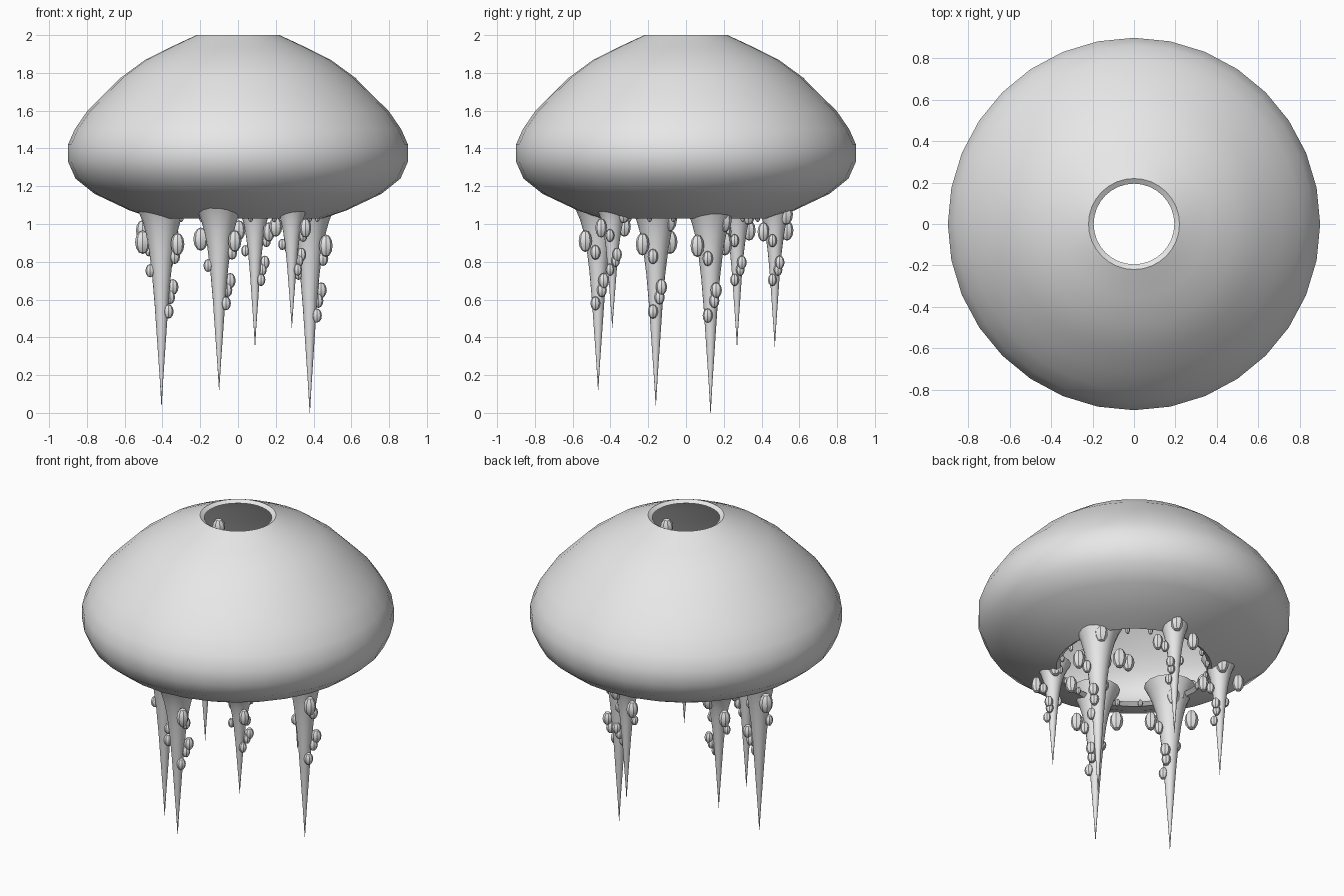
import bpy, bmesh, math
from mathutils import Matrix, Vector

if "Cube" in bpy.data.objects:
    bpy.data.objects.remove(bpy.data.objects["Cube"])

grey = bpy.data.materials.new("soft_grey")
grey.diffuse_color = (0.8, 0.8, 0.8, 1)
grey.use_nodes = True
grey.node_tree.nodes["Principled BSDF"].inputs["Base Color"].default_value = grey.diffuse_color


def finish(bm, name, smooth_angle=None):
    bmesh.ops.recalc_face_normals(bm, faces=bm.faces)
    me = bpy.data.meshes.new(name)
    bm.to_mesh(me)
    bm.free()
    me.materials.append(grey)
    ob = bpy.data.objects.new(name, me)
    bpy.context.collection.objects.link(ob)
    if smooth_angle:
        bpy.ops.object.select_all(action='DESELECT')
        ob.select_set(True)
        bpy.context.view_layer.objects.active = ob
        bpy.ops.object.shade_smooth_by_angle(angle=math.radians(smooth_angle))
    return ob


def lathe(name, profile, sides, centre=(0, 0), closed=False, smooth_angle=35):
    """Turn a (radius, z) profile around a vertical axis."""
    bm = bmesh.new()
    rings = []
    for r, z in profile:
        ring = []
        for i in range(sides):
            a = 2 * math.pi * i / sides
            ring.append(bm.verts.new((centre[0] + r * math.cos(a),
                                      centre[1] + r * math.sin(a), z)))
        rings.append(ring)
    pairs = list(zip(rings, rings[1:]))
    if closed:
        pairs.append((rings[-1], rings[0]))
    for lo, hi in pairs:
        for i in range(sides):
            j = (i + 1) % sides
            bm.faces.new((lo[i], lo[j], hi[j], hi[i]))
    if not closed:
        bm.faces.new(rings[0])
        bm.faces.new(rings[-1])
    return finish(bm, name, smooth_angle)


def add_blob(bm, pos, r, h):
    mat = Matrix.Translation(Vector(pos)) @ Matrix.Diagonal((r, r, h, 1))
    bmesh.ops.create_uvsphere(bm, u_segments=8, v_segments=6, radius=1, matrix=mat)


# Hollow bell, open at the crown and underneath
outer = [(.22, 2), (.36, 1.935), (.49, 1.87), (.62, 1.775), (.72, 1.675), (.8, 1.595),
         (.865, 1.5), (.9, 1.42), (.9, 1.33), (.86, 1.24), (.76, 1.16), (.57, 1.07),
         (.45, 1.03)]
inner = [(.425, 1.047), (.56, 1.096), (.745, 1.185), (.838, 1.257), (.875, 1.34),
         (.875, 1.415), (.84, 1.49), (.78, 1.578), (.702, 1.657), (.605, 1.753),
         (.478, 1.845), (.35, 1.91), (.195, 1.985)]
lathe("bell", outer + inner, 32, closed=True)

# Tentacles: x, y, tip height, thickness
tentacles = [(.38, .13, 0, 1), (.09, .47, .35, .72), (-.42, .27, .35, .72),
             (-.405, -.16, .04, 1), (-.1, -.465, .12, .95), (.285, -.39, .45, .7)]
taper = [(0, .15), (.05, .122), (.1, .1), (.16, .082), (.24, .066), (.36, .05),
         (.51, .036), (.7, .022), (.86, .01), (1, .001)]
# Beads down each tentacle: fraction of length, x and y offset, radius, half height
beads = [(.09, .035, .07, .042, .065), (.2, -.1, .075, .04, .063),
         (.21, .085, -.07, .036, .06), (.27, .07, -.015, .028, .04),
         (.34, -.06, -.01, .025, .035), (.42, .06, .03, .03, .042),
         (.47, .045, .02, .027, .038), (.54, .037, -.015, .027, .038)]
TOP = 1.12
for n, (x, y, tip, s) in enumerate(tentacles, 1):
    length = TOP - tip
    lathe(f"tentacle_{n}", [(r * s, TOP - t * length) for t, r in taper], 16, (x, y))
    bm = bmesh.new()
    k = 0.5 + 0.5 * s
    for t, dx, dy, r, h in beads:
        add_blob(bm, (x + dx * k, y + dy * k, TOP - t * length), r * k, h * k)
    finish(bm, f"tentacle_beads_{n}", 30)

# Beads on the inner wall of the bell, in opposite pairs
bm = bmesh.new()
for i in range(12):
    for half in (0, math.pi):
        a = i * 2.39996 + half
        r, z = [(.52, 1.12), (.7, 1.2), (.8, 1.32), (.76, 1.5)][i % 4]
        add_blob(bm, (r * math.cos(a), r * math.sin(a), z), .036, .055)
for a in (math.radians(135), math.radians(315)):
    add_blob(bm, (.64 * math.cos(a), .64 * math.sin(a), 1.63), .038, .055)
finish(bm, "inner_beads", 30)

# Small beads hanging from the lower rim
bm = bmesh.new()
for i in range(20):
    a = 2 * math.pi * (i + .5) / 20
    add_blob(bm, (.425 * math.cos(a), .425 * math.sin(a), 1.035), .014, .025)
finish(bm, "rim_beads", 30)
